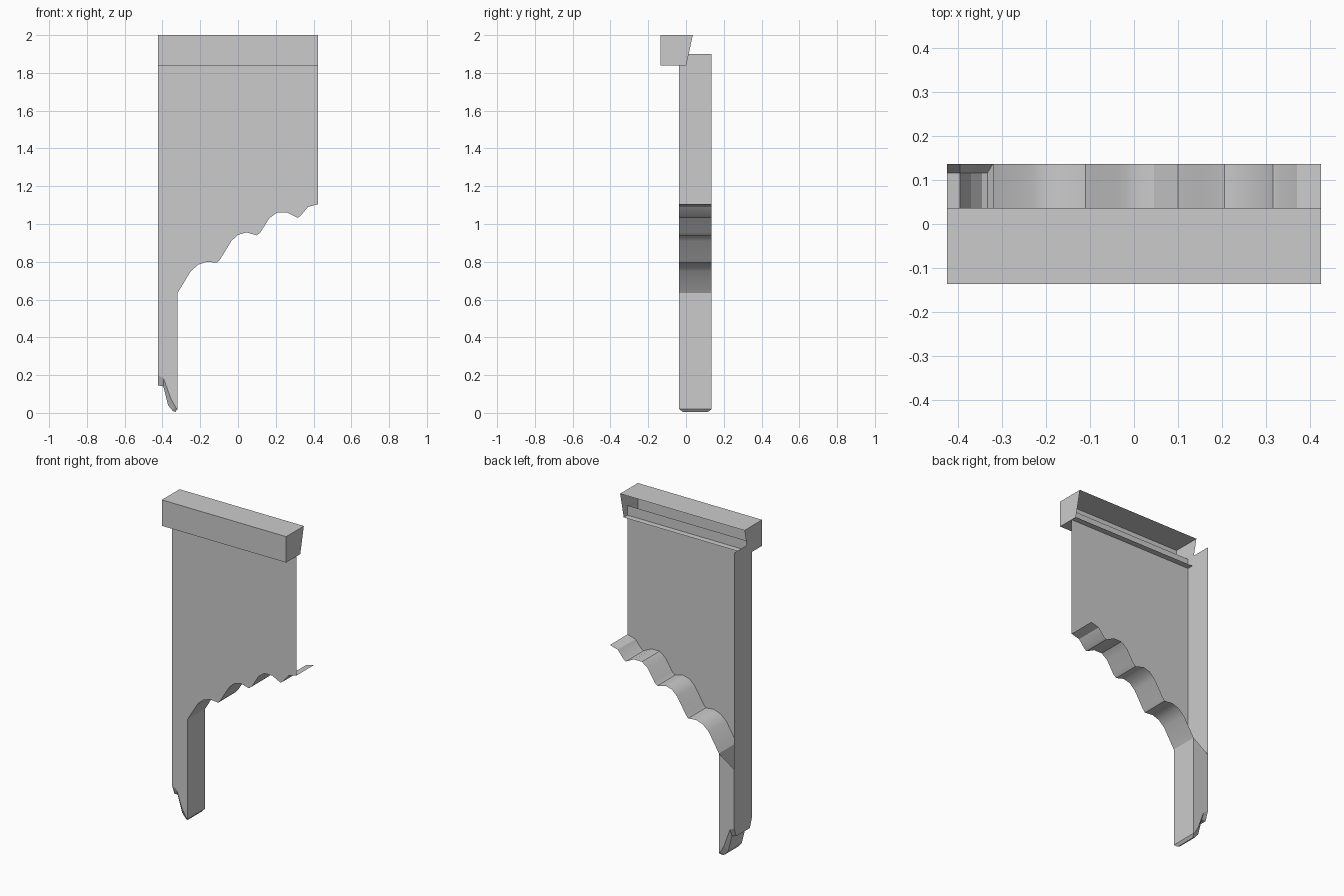
import bpy, math

if "Cube" in bpy.data.objects:
    bpy.data.objects.remove(bpy.data.objects["Cube"])

W = 0.424              # half width
F, B = -0.036, 0.136   # front and back planes of the wall
INSET = 0.02           # chamfer depth of the foot
TOP = 1.9


def make(name, verts, faces, smooth=None):
    me = bpy.data.meshes.new(name)
    me.from_pydata(verts, [], faces)
    me.update()
    ob = bpy.data.objects.new(name, me)
    bpy.context.collection.objects.link(ob)
    if smooth:
        me.polygons.foreach_set("use_smooth", [True] * len(me.polygons))
        me.set_sharp_from_angle(angle=math.radians(smooth))
    return ob


def loft(name, rows, smooth=None):
    """Bridge equal-length rows of points with quads."""
    n = len(rows[0])
    verts = [p for r in rows for p in r]
    faces = [(a * n + i, (a + 1) * n + i, (a + 1) * n + i + 1, a * n + i + 1)
             for a in range(len(rows) - 1) for i in range(n - 1)]
    return make(name, verts, faces, smooth)


def at_y(profile, y):
    return [(x, y, z) for x, z in profile]


# Scalloped underside of the arch, from the leg to the crown
arch = [(-.32, .635), (-.25, .75), (-.21, .785), (-.165, .8), (-.11, .795),
        (-.095, .812), (-.035, .91), (0, .943), (.045, .955), (.1, .94),
        (.12, .957), (.165, 1.03), (.205, 1.06), (.26, 1.06), (.315, 1.033),
        (.33, 1.042), (.37, 1.09), (W, 1.105)]

# Foot profile: outer rim and the lower, chamfered underside
rim = [(-W, .2), (-.395, .185), (-.355, .075), (-.33, .03), (-.32, .02)]
sole = [(-W, .145), (-.395, .14), (-.37, .04), (-.345, .01), (-.332, .005)]

# Front panel
outline = at_y(rim + arch + [(W, TOP), (-W, TOP)], F)
make("front_panel", outline, [range(len(outline))])

# Arch soffit, open behind the panel
loft("arch_soffit", [at_y(arch, F), at_y(arch, B)], 30)

# Inner face of the leg
inner = [rim[-1], arch[0]]
loft("leg_inner_wall", [at_y(inner, F), at_y(inner, B)])

# Back of the leg, with a sloping top edge
back = at_y(rim + [arch[0], (-W, .565)], B)
make("leg_back", back, [range(len(back) - 1, -1, -1)])

# Outer side wall
side = [(F, TOP), (B, TOP), (B, .2), (B - INSET, .145), (F + INSET, .145), (F, .2)]
make("side_wall", [(-W, y, z) for y, z in side], [range(5, -1, -1)])

# Chamfered foot with its closing strip at the inner edge
rows = [at_y(rim, F), at_y(sole, F + INSET), at_y(sole, B - INSET), at_y(rim, B)]
foot = loft("foot", rows)
make("foot_inner_edge", [r[-1] for r in rows], [(0, 1, 2, 3)])

# Cornice: front, top, bottom and end caps, open at the back
section = [(.001, 1.84), (-.136, 1.84), (-.136, 2), (.036, 2)]
verts = [(x, y, z) for x in (-W, W) for y, z in section]
make("cornice", verts, [(i, i + 1, i + 5, i + 4)[::-1] for i in range(3)]
     + [(0, 1, 2, 3), (7, 6, 5, 4)])
